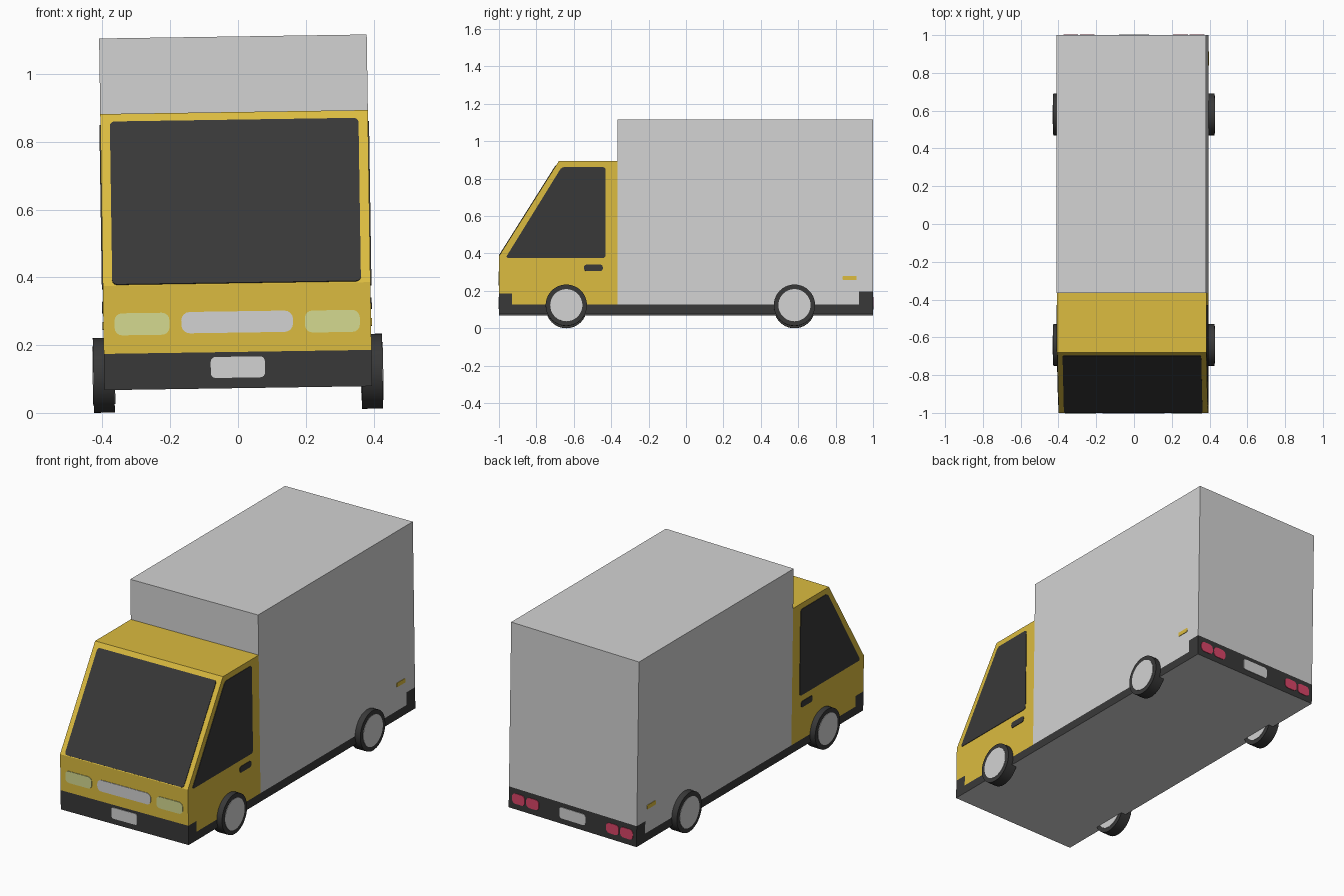
import bpy, bmesh, math
from mathutils import Matrix, Vector

if "Cube" in bpy.data.objects:
    bpy.data.objects.remove(bpy.data.objects["Cube"])

# The whole van leans very slightly to its left
LEAN = Matrix.Translation((0.0016, 0, 0)) @ Matrix.Rotation(-0.015, 4, 'Y')
HALF = 0.395      # half body width
FLOOR = 0.073


def material(name, r, g, b):
    m = bpy.data.materials.new(name)
    m.diffuse_color = (r, g, b, 1)
    m.use_nodes = True
    m.node_tree.nodes["Principled BSDF"].inputs["Base Color"].default_value = m.diffuse_color
    return m


YELLOW = material("yellow_paint", 0.71, 0.50, 0.05)
SILVER = material("light_grey", 0.65, 0.65, 0.65)
DARK = material("dark_grey", 0.04, 0.04, 0.04)
LAMP = material("pale_green_lamp", 0.66, 0.70, 0.28)
RED = material("tail_red", 0.70, 0.06, 0.14)


def finish(name, bm, mats):
    bmesh.ops.recalc_face_normals(bm, faces=bm.faces)
    bm.transform(LEAN)
    me = bpy.data.meshes.new(name)
    bm.to_mesh(me)
    bm.free()
    for m in mats:
        me.materials.append(m)
    ob = bpy.data.objects.new(name, me)
    bpy.context.collection.objects.link(ob)
    return ob


def prism(points, direction):
    """Extrude a flat outline along a direction."""
    bm = bmesh.new()
    face = bm.faces.new([bm.verts.new(p) for p in points])
    extruded = bmesh.ops.extrude_face_region(bm, geom=[face])["geom"]
    bmesh.ops.translate(bm, vec=direction,
                        verts=[g for g in extruded if isinstance(g, bmesh.types.BMVert)])
    bmesh.ops.recalc_face_normals(bm, faces=bm.faces)
    return bm


def hull(name, profile, paint, cut_y, end, band_top):
    """Side profile across the width, with dark sill and bumper bands."""
    bm = prism([(-HALF, y, z) for y, z in profile], (2 * HALF, 0, 0))
    for co, no in (((0, 0, 0.12), (0, 0, 1)), ((0, 0, band_top), (0, 0, 1)),
                   ((0, cut_y, 0), (0, 1, 0))):
        bmesh.ops.bisect_plane(bm, geom=bm.verts[:] + bm.edges[:] + bm.faces[:],
                               plane_co=co, plane_no=no)
    for f in bm.faces:
        c = f.calc_center_median()
        bumper = (c.y - cut_y) * end > 0 and c.z < band_top
        if f.normal.z < -0.5:
            f.material_index = 2
        elif c.z < 0.12 or bumper:
            f.material_index = 1
    finish(name, bm, [paint, DARK, SILVER])


def plate(name, points, normal, mat, corner):
    """Thin painted detail with rounded corners."""
    bm = bmesh.new()
    bm.faces.new([bm.verts.new(p) for p in points])
    bmesh.ops.bevel(bm, geom=bm.verts[:], offset=corner, segments=4, profile=0.5,
                    affect='VERTICES', clamp_overlap=True)
    outline = [v.co.copy() for v in max(bm.faces, key=lambda f: f.calc_area()).verts]
    bm.free()
    finish(name, prism(outline, Vector(normal).normalized() * 0.003), [mat])


def rect(u0, u1, v0, v1):
    return [(u0, v0), (u1, v0), (u1, v1), (u0, v1)]


def end_plate(name, side, box, mat, corner):
    plate(name, [(x, side, z) for x, z in rect(*box)], (0, side, 0), mat, corner)


def side_plates(name, outline, mat, corner):
    for s, label in ((-1, "left"), (1, "right")):
        plate(f"{label}_{name}", [(s * HALF, y, z) for y, z in outline], (s, 0, 0), mat, corner)


# Cab and cargo box
hull("cab", [(-1, FLOOR), (-1, 0.38), (-0.68, 0.888), (-0.365, 0.888), (-0.365, FLOOR)],
     YELLOW, -0.93, -1, 0.18)
hull("cargo_box", rect(-0.365, 1, FLOOR, 1.111), SILVER, 0.925, 1, 0.19)

# Windscreen on the sloped face
slope = lambda z: -1 + (z - 0.38) * 0.32 / 0.508
plate("windscreen", [(x, slope(z), z) for x, z in rect(-0.367, 0.367, 0.383, 0.864)],
      (0, -0.508, 0.32), DARK, 0.015)

# Side windows, door handles and side markers
side_plates("window", [(-0.965, 0.37), (-0.43, 0.37), (-0.43, 0.856), (-0.665, 0.856)], DARK, 0.015)
side_plates("door_handle", rect(-0.545, -0.445, 0.3, 0.334), DARK, 0.012)
side_plates("marker", rect(0.838, 0.912, 0.251, 0.274), YELLOW, 0.004)

# Front and rear details
end_plate("grille", -1, (-0.165, 0.165, 0.237, 0.3), SILVER, 0.025)
for end, label in ((-1, "front"), (1, "rear")):
    end_plate(f"{label}_plate", end, (-0.08, 0.08, 0.104, 0.166), SILVER, 0.014)
for s, label in ((-1, "left"), (1, "right")):
    end_plate(f"{label}_headlight", -1, (s * 0.2, s * 0.362, 0.234, 0.299), LAMP, 0.022)
    for x in (0.247, 0.334):
        end_plate(f"{label}_tail_light", 1,
                  (s * x - 0.039, s * x + 0.039, 0.105, 0.162), RED, 0.02)


# Wheels: dark tyre with a light hub showing on both faces
def drum(name, x, y, radius, width, mat):
    bm = bmesh.new()
    bmesh.ops.create_cone(bm, cap_ends=True, segments=40, radius1=radius, radius2=radius,
                          depth=width, matrix=Matrix.Translation((x, y, 0.117))
                          @ Matrix.Rotation(math.pi / 2, 4, 'Y'))
    for f in bm.faces:
        f.smooth = len(f.verts) == 4
    for e in bm.edges:
        e.smooth = all(len(f.verts) == 4 for f in e.link_faces)
    finish(name, bm, [mat])


for y, row in ((-0.64, "front"), (0.58, "rear")):
    for s, label in ((-1, "left"), (1, "right")):
        drum(f"{row}_{label}_tyre", s * 0.396, y, 0.1105, 0.062, DARK)
        drum(f"{row}_{label}_hub", s * 0.396, y, 0.086, 0.066, SILVER)
